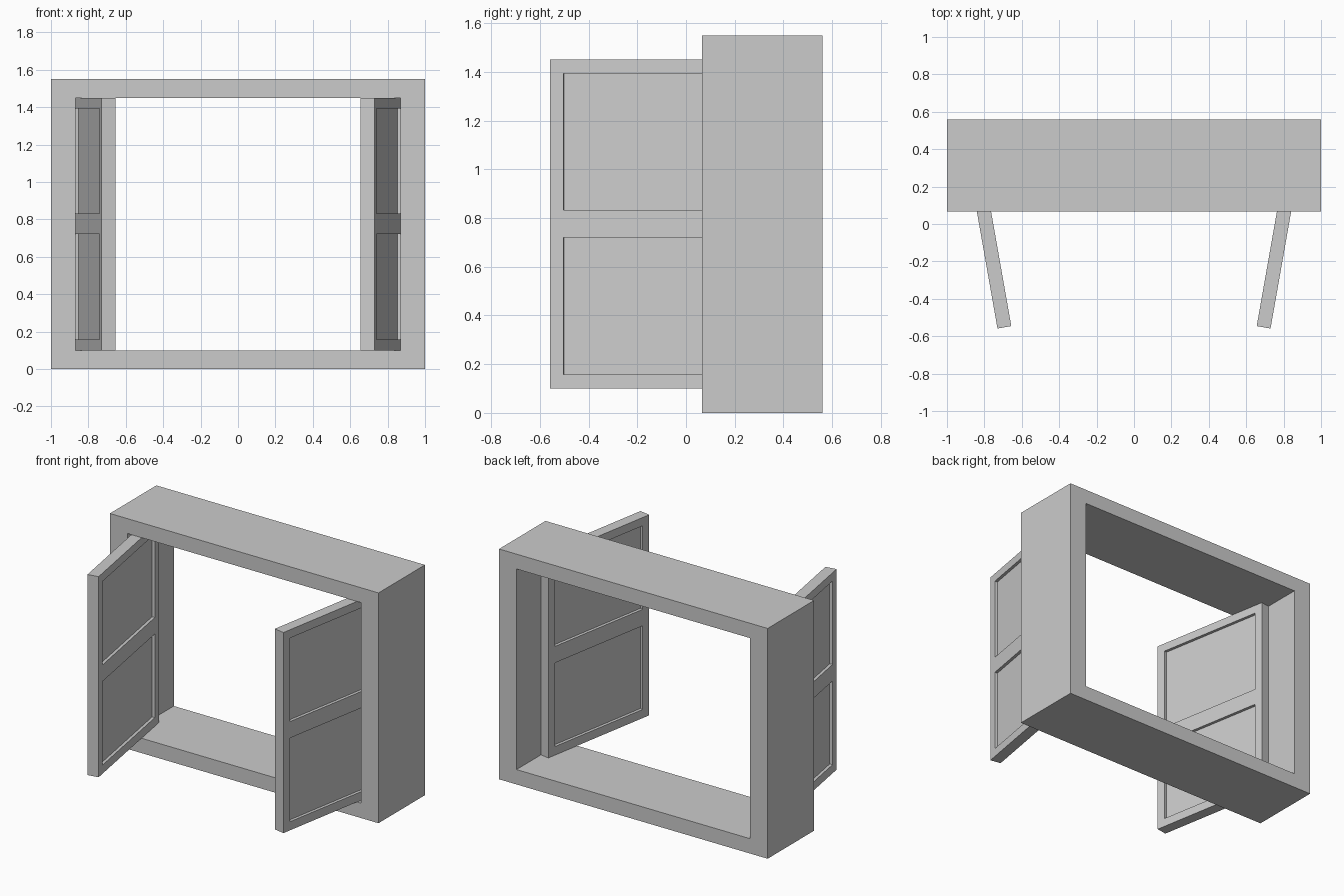
import bpy, bmesh
from math import radians
from mathutils import Vector, Matrix

if "Cube" in bpy.data.objects:
    bpy.data.objects.remove(bpy.data.objects["Cube"])


def sliced_box(lo, hi, x_cuts, z_cuts):
    """Box cut by planes across x and z so that single cells can be edited."""
    lo, hi = Vector(lo), Vector(hi)
    bm = bmesh.new()
    bmesh.ops.create_cube(bm, size=1)
    size = hi - lo
    for v in bm.verts:
        v.co = Vector(v.co[i] * size[i] + (lo[i] + hi[i]) / 2 for i in range(3))
    planes = [((x, 0, 0), (1, 0, 0)) for x in x_cuts] + [((0, 0, z), (0, 0, 1)) for z in z_cuts]
    for co, no in planes:
        bmesh.ops.bisect_plane(bm, geom=bm.verts[:] + bm.edges[:] + bm.faces[:],
                               plane_co=co, plane_no=no)
    return bm


def cells(bm, x0, x1, z0, z1):
    """Front and back faces lying inside the given rectangle."""
    found = []
    for f in bm.faces:
        f.normal_update()
        c = f.calc_center_median()
        if abs(f.normal.y) > 0.9 and x0 < c.x < x1 and z0 < c.z < z1:
            found.append(f)
    return found


def finish(bm, name):
    bmesh.ops.dissolve_limit(bm, angle_limit=0.01, verts=bm.verts[:], edges=bm.edges[:])
    bmesh.ops.recalc_face_normals(bm, faces=bm.faces[:])
    mesh = bpy.data.meshes.new(name)
    bm.to_mesh(mesh)
    bm.free()
    obj = bpy.data.objects.new(name, mesh)
    bpy.context.collection.objects.link(obj)
    return obj


BOTTOM, TOP = 0.10, 1.45

# Deep window frame with a rectangular opening right through it
bm = sliced_box((-1, 0.066, 0), (1, 0.56, 1.55), (-0.87, 0.87), (BOTTOM, TOP))
hole = cells(bm, -0.87, 0.87, BOTTOM, TOP)
rim = list({e for f in hole for e in f.edges})
bmesh.ops.delete(bm, geom=hole, context='FACES_ONLY')
bmesh.ops.bridge_loops(bm, edges=rim)
finish(bm, "window_frame")

# Two open shutters, each with two recessed panels on both faces
WIDTH, THICK, STILE, DEPTH = 0.87, 0.075, 0.056, 0.02
PANELS = ((0.158, 0.721), (0.832, 1.394))
for side, name in ((1, "right_shutter"), (-1, "left_shutter")):
    bm = sliced_box((0, -THICK, BOTTOM), (WIDTH, 0, TOP),
                    (STILE, WIDTH - STILE), [z for p in PANELS for z in p])
    for z0, z1 in PANELS:
        for f in cells(bm, STILE, WIDTH - STILE, z0, z1):
            shift = -f.normal.normalized() * DEPTH
            new = bmesh.ops.extrude_discrete_faces(bm, faces=[f])["faces"][0]
            bmesh.ops.translate(bm, verts=new.verts[:], vec=shift)
    # swing about the hinge edge, mirrored for the left side
    swing = (Matrix.Scale(side, 4, (1, 0, 0)) @ Matrix.Translation((0.881, 0.298, 0))
             @ Matrix.Rotation(radians(-100), 4, 'Z'))
    bmesh.ops.transform(bm, matrix=swing, verts=bm.verts[:])
    finish(bm, name)
